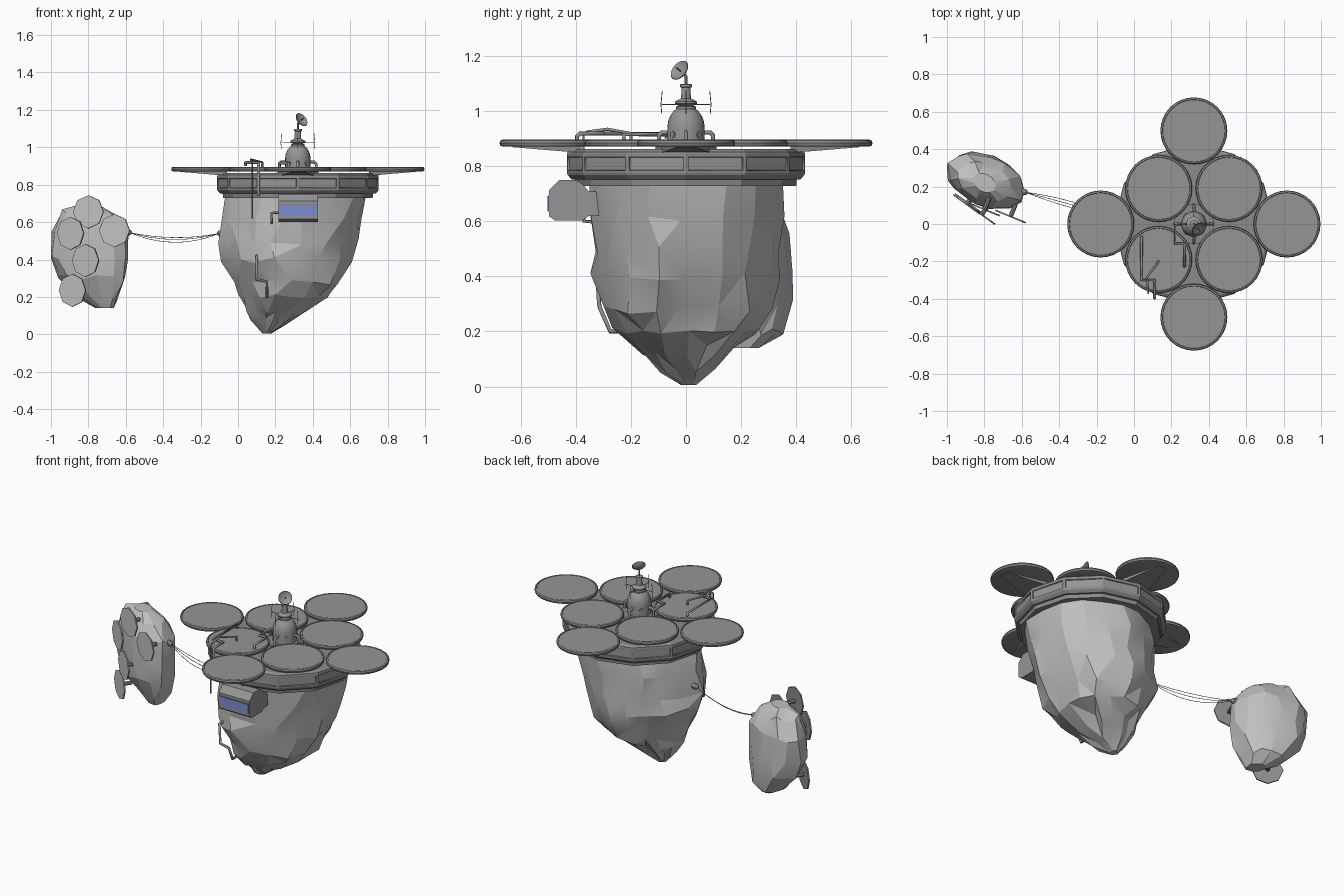
import bpy, bmesh, math, random
from mathutils import Vector

cube = bpy.data.objects.get("Cube")
if cube:
    bpy.data.objects.remove(cube)
random.seed(7)
CX = 0.32  # station axis


def material(name, r, g, b):
    m = bpy.data.materials.new(name)
    m.use_nodes = True
    m.diffuse_color = (r, g, b, 1)
    m.node_tree.nodes["Principled BSDF"].inputs["Base Color"].default_value = (r, g, b, 1)
    return m


rock = material("rock grey", .53, .53, .53)
solar = material("solar panel grey", .55, .55, .55)
pad = material("structure grey", .3, .3, .3)
metal = material("metal grey", .26, .26, .26)
glass = material("window blue", .21, .27, .66)


def finish(bm, name, mats, angle=30):
    bmesh.ops.recalc_face_normals(bm, faces=bm.faces)
    me = bpy.data.meshes.new(name)
    bm.to_mesh(me)
    bm.free()
    for m in mats:
        me.materials.append(m)
    me.shade_smooth()
    me.set_sharp_from_angle(angle=math.radians(angle))
    ob = bpy.data.objects.new(name, me)
    bpy.context.collection.objects.link(ob)
    return ob


def loft(bm, rings):
    """Skin a list of point rings and cap both ends."""
    vs = [[bm.verts.new(p) for p in ring] for ring in rings]
    n = len(vs[0])
    for a, b in zip(vs, vs[1:]):
        for i in range(n):
            bm.faces.new((a[i], a[(i + 1) % n], b[(i + 1) % n], b[i]))
    bm.faces.new(vs[0])
    bm.faces.new(vs[-1])


def lathe(name, profile, sides, loc, mats, normal=(0, 0, 1), angle=30):
    bm = bmesh.new()
    turns = [math.tau * i / sides for i in range(sides)]
    loft(bm, [[(r * math.cos(t), r * math.sin(t), z) for t in turns] for r, z in profile])
    ob = finish(bm, name, mats, angle)
    ob.location = loc
    ob.rotation_mode = 'QUATERNION'
    ob.rotation_quaternion = Vector(normal).to_track_quat('Z', 'Y')
    return ob


def paint_top(ob, min_area):
    """Give the large upward faces the second material."""
    for f in ob.data.polygons:
        if f.normal.z > .95 and f.area > min_area:
            f.material_index = 1


def pipe(name, pts, radius, mat=metal):
    cu = bpy.data.curves.new(name, 'CURVE')
    cu.dimensions = '3D'
    cu.bevel_depth = radius
    cu.bevel_resolution = 2
    cu.use_fill_caps = True
    sp = cu.splines.new('POLY')
    sp.points.add(len(pts) - 1)
    for p, co in zip(sp.points, pts):
        p.co = (*co, 1)
    cu.materials.append(mat)
    ob = bpy.data.objects.new(name, cu)
    bpy.context.collection.objects.link(ob)
    bpy.ops.object.select_all(action='DESELECT')
    ob.select_set(True)
    bpy.context.view_layer.objects.active = ob
    bpy.ops.object.convert(target='MESH')


def boulder(name, rows, sides, rough, shear=0, wedge=0):
    """Rough stone from elliptical rows of (z, cx, rx, cy, ry); wedge narrows its -x corners."""
    bm = bmesh.new()
    ridge = [random.uniform(-1, 1) for _ in range(sides)]
    rings = []
    for k, (z, cx, rx, cy, ry) in enumerate(rows):
        ring = []
        for i in range(sides):
            t = math.tau * (i + random.uniform(-.25, .25)) / sides
            f = 1 + rough * (.5 * ridge[i] + random.uniform(-.8, .8)) * (.4 + .15 * k)
            f += wedge * abs(math.sin(2 * t)) * (math.cos(t) - .33)
            x, y = rx * f * math.cos(t), ry * f * math.sin(t)
            dz = random.uniform(-.02, .02) if 0 < k < len(rows) - 1 else 0
            ring.append((cx + x, cy + y + shear * x, z + dz))
        rings.append(ring)
    loft(bm, rings)
    bmesh.ops.triangulate(bm, faces=bm.faces, quad_method='SHORT_EDGE')
    finish(bm, name, [rock], 15)


# Main rock and the small tethered rock
boulder("main_rock", [
    (.76, .31, .38, 0, .355), (.62, .278, .38, 0, .352), (.5, .26, .37, 0, .345),
    (.4, .247, .35, 0, .337), (.28, .255, .285, 0, .31), (.2, .245, .24, 0, .255),
    (.13, .19, .16, 0, .17), (.07, .165, .095, 0, .1), (.005, .155, .025, .01, .025)],
    18, .065, wedge=.09)
boulder("small_rock", [
    (.69, -.80, .06, .22, .05), (.65, -.80, .145, .225, .1), (.56, -.795, .207, .23, .135),
    (.42, -.79, .213, .23, .145), (.3, -.78, .185, .235, .14), (.2, -.745, .115, .245, .105),
    (.14, -.71, .05, .215, .05)], 13, .08, -.25)

# Octagonal solar panels on the small rock, with stub mounts
left, front = (-.58, -.81, 0), (-.38, -.92, 0)
for x, y, z, n in [(-.80, .078, .655, front), (-.895, .105, .54, left), (-.66, .04, .555, front),
                   (-.815, .05, .395, left), (-.885, .11, .235, left)]:
    panel = lathe("solar_panel", [(.088, -.004), (.088, .004)], 8, (x, y, z), [metal, solar], n)
    paint_top(panel, .01)
    lathe("panel_mount", [(.012, -.07), (.012, -.004)], 8, (x, y, z), [metal], n)

# Twelve-sided platform with recessed side plates
ring = lathe("platform_ring", [
    (.34, .728), (.40, .728), (.402, .752), (.415, .752), (.43, .768), (.432, .775),
    (.432, .842), (.43, .852), (.415, .862), (.11, .862), (.11, .876), (.06, .876)],
    12, (CX, 0, 0), [metal, pad], angle=10)
bm = bmesh.new()
bm.from_mesh(ring.data)
band = [f for f in bm.faces if abs(f.normal.z) < .1 and f.calc_center_median().xy.length > .41
        and .79 < f.calc_center_median().z < .83]
bmesh.ops.inset_individual(bm, faces=band, thickness=.012, depth=0)
bmesh.ops.inset_individual(bm, faces=band, thickness=.003, depth=-.006)
for f in band:
    f.material_index = 1
bm.to_mesh(ring.data)
bm.free()

# Landing pads: four inner, four outer on tapered arms
inner = [(sx * .188, sy * .19) for sx in (-1, 1) for sy in (-1, 1)]
outer = [(.498, 0), (-.498, 0), (0, .498), (0, -.498)]
for x, y in inner + outer:
    disc = lathe("landing_pad", [(.167, .871), (.176, .874), (.179, .884), (.176, .893),
                                 (.168, .896), (.166, .893)], 32, (CX + x, y, 0), [metal, pad])
    paint_top(disc, .01)
for x, y in outer:
    d = Vector((x, y, 0)).normalized()
    s = Vector((-d.y, d.x, 0))
    bm = bmesh.new()
    loft(bm, [[d * r + s * w + Vector((CX, 0, z)) for w, z in
               ((-h, .874), (h, .874), (h, low), (-h, low))]
              for r, h, low in ((.38, .09, .848), (.63, .03, .869))])
    finish(bm, "pad_arm", [metal])

# Domed tower with collar, neck and dish
lathe("tower_dome", [(.068, .86), (.068, .94), (.065, .963), (.056, .985), (.043, 1.002), (.03, 1.01)],
      24, (CX, 0, 0), [pad])
lathe("tower_collar", [(.026, 1.0), (.036, 1.008), (.036, 1.016), (.026, 1.02), (.04, 1.027),
                       (.04, 1.034), (.018, 1.046), (.016, 1.085), (.021, 1.087), (.021, 1.097),
                       (.01, 1.099)], 20, (CX, 0, 0), [pad])
pipe("dish_mast", [(CX, 0, 1.09), (CX, 0, 1.125), (.33, -.012, 1.142)], .005)
lathe("dish", [(.008, -.012), (.026, -.006), (.04, .006), (.038, .008), (.024, -.001), (.006, -.005)],
      20, (.336, -.02, 1.145), [pad], (.62, -.6, .5))
pipe("dish_feed", [(.336, -.02, 1.145), (.352, -.035, 1.158)], .003)

# Whisker aerials and elbow pipes around the tower
for dx, dy in ((1, 0), (-1, 0), (0, 1), (0, -1)):
    def at(r, z):
        return (CX + dx * r, dy * r, z)
    pipe("aerial_arm", [at(.03, 1.024), at(.088, 1.024)], .002)
    pipe("aerial_whisker", [at(.088, .99), at(.091, 1.024), at(.086, 1.075)], .0015)
    pipe("tower_elbow", [at(.05, .922), at(.088, .922), at(.098, .912), at(.098, .86)], .008)
    lathe("tower_port", [(.012, .06), (.012, .07)], 12, at(0, .915), [metal], (dx + dy, dy - dx, 0))

# Service pipes on the deck and the rock face
pipe("deck_pipe", [(.04, -.07, .9), (.04, -.07, .918), (.04, -.30, .918), (.11, -.30, .918),
                   (.11, -.385, .918), (.11, -.395, .908), (.11, -.395, .74)], .008)
pipe("deck_branch", [(.13, -.2, .895), (.13, -.2, .92), (.07, -.285, .934), (.075, -.36, .924)], .006)
pipe("deck_rod", [(.075, -.36, .924), (.075, -.372, .915), (.075, -.372, .62)], .004)
pipe("tower_pipe", [(.27, 0, .915), (.22, 0, .915), (.22, -.105, .915), (.27, -.105, .915),
                    (.27, -.225, .915), (.27, -.225, .89)], .008)
pipe("rock_pipe", [(.10, -.25, .42), (.10, -.325, .42), (.10, -.315, .295), (.155, -.31, .28),
                   (.155, -.275, .2), (.155, -.2, .2)], .008)
pipe("cabin_pipe", [(.22, -.37, .65), (.18, -.37, .65), (.18, -.37, .6), (.18, -.3, .595)], .007)

# Chamfered cabin with a framed window and a narrower neck into the rock
side = [(-.30, .705), (-.355, .71), (-.375, .735), (-.40, .75), (-.46, .75), (-.497, .712),
        (-.497, .618), (-.475, .602), (-.378, .602), (-.355, .618), (-.30, .622)]
bm = bmesh.new()
loft(bm, [[(x, y, z) for y, z in side] for x in (.217, .427)])
finish(bm, "cabin", [pad], 20)
for name, w, h, y, m in (("window_frame", .105, .031, -.499, metal), ("window", .099, .027, -.502, glass)):
    bm = bmesh.new()
    loft(bm, [[(.322 + sx * w, yy, .665 + sz * h) for sx, sz in ((-1, -1), (1, -1), (1, 1), (-1, 1))]
              for yy in (y, -.494)])
    finish(bm, name, [m])

# Sagging tether cables and their anchors
a, b = Vector((-.58, .17, .545)), Vector((-.10, .04, .54))
for off, sag in ((-.016, .05), (0, .035), (.016, .025)):
    pts = []
    for i in range(13):
        t = i / 12
        p = a.lerp(b, t)
        bulge = 4 * t * (1 - t)
        pts.append((p.x, p.y + off * bulge, p.z - sag * bulge))
    pipe("tether_cable", pts, .0015)
for p, n in ((a, (1, -.2, 0)), (b, (-1, .2, 0))):
    lathe("cable_anchor", [(.016, -.03), (.016, 0), (.011, .008), (.005, .012)], 12, p, [metal], n)
